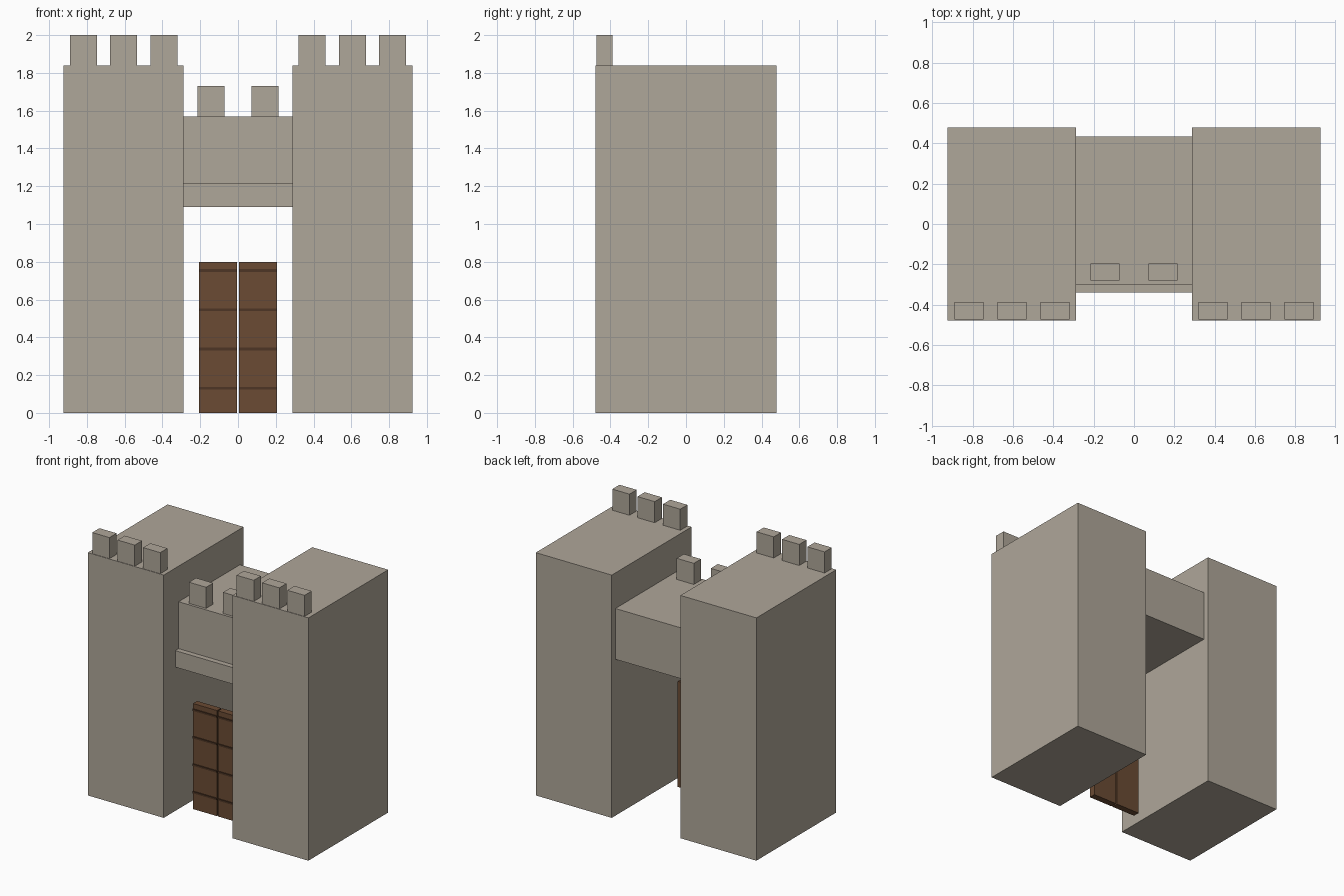
import bpy

if "Cube" in bpy.data.objects:
    bpy.data.objects.remove(bpy.data.objects["Cube"])


def material(name, rgb):
    m = bpy.data.materials.new(name)
    m.diffuse_color = (*rgb, 1.0)
    m.use_nodes = True
    m.node_tree.nodes["Principled BSDF"].inputs["Base Color"].default_value = m.diffuse_color
    return m


stone = material("warm grey stone", (0.43, 0.385, 0.32))
wood = material("brown wood", (0.145, 0.07, 0.033))
dark = material("dark brown strap", (0.075, 0.036, 0.018))


def box(name, x, y, z, mat):
    """Box from (min, max) ranges on each axis."""
    bpy.ops.mesh.primitive_cube_add(size=1)
    o = bpy.context.object
    o.name = name
    for v in o.data.vertices:
        v.co = [lo + (c + 0.5) * (hi - lo) for c, (lo, hi) in zip(v.co, (x, y, z))]
    o.data.materials.append(mat)
    return o


def merlon(name, cx, y, z):
    box(name, (cx - 0.072, cx + 0.072), y, (z, z + 0.16), stone)


for side, s in (("left", -1), ("right", 1)):
    def span(a, b):
        return tuple(sorted((s * a, s * b)))

    # Tower with three merlons along its front edge
    box(f"{side}_tower", span(0.288, 0.925), (-0.478, 0.478), (0, 1.84), stone)
    for i, cx in enumerate((0.392, 0.606, 0.818)):
        merlon(f"{side}_tower_merlon_{i + 1}", s * cx, (-0.474, -0.388), 1.84)

    # Merlon on the gatehouse bridge
    merlon(f"{side}_bridge_merlon", s * 0.143, (-0.28, -0.195), 1.57)

    # Door leaf with four straps
    box(f"{side}_door", span(0.005, 0.206), (-0.245, -0.195), (0, 0.80), wood)
    for i in range(4):
        z = 0.13 + i * 0.208
        box(f"{side}_door_strap_{i + 1}", span(0.005, 0.206), (-0.252, -0.243),
            (z - 0.007, z + 0.007), dark)

# Bridge between the towers and the lintel below its front edge
box("bridge", (-0.288, 0.288), (-0.30, 0.434), (1.185, 1.57), stone)
box("lintel", (-0.288, 0.288), (-0.34, -0.22), (1.09, 1.215), stone)
